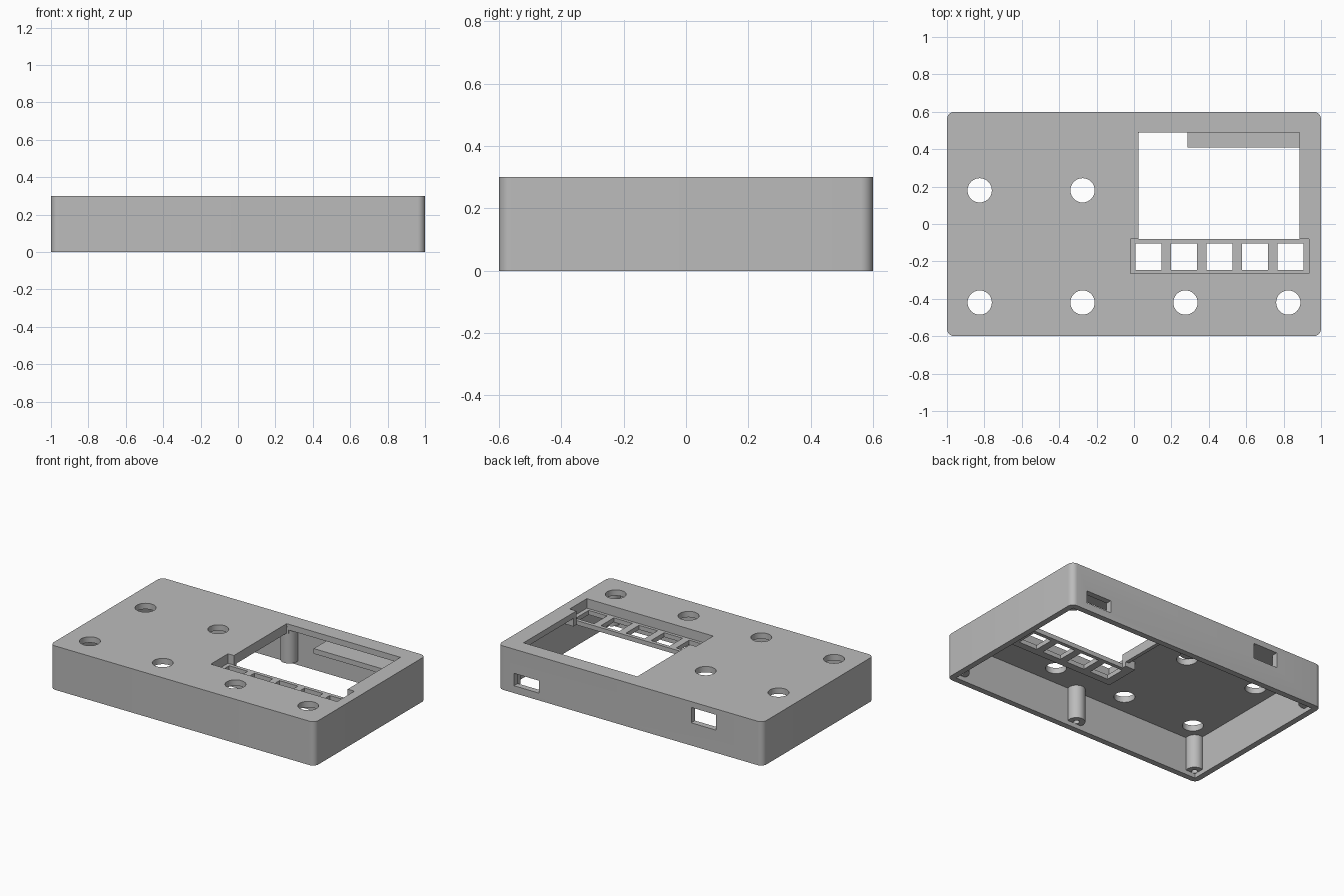
import bpy, math

if "Cube" in bpy.data.objects:
    bpy.data.objects.remove(bpy.data.objects["Cube"], do_unlink=True)

COLOR = (0.5, 0.5, 0.5, 1)
grey = bpy.data.materials.new("plain grey plastic")
grey.use_nodes = True
grey.diffuse_color = COLOR
grey.node_tree.nodes["Principled BSDF"].inputs["Base Color"].default_value = COLOR

W, D, H, T = 1.0, 0.6, 0.3, 0.04      # half width, half depth, height, wall
FLOOR = 0.235                         # level of the button tray


def from_geometry(name, verts, faces):
    mesh = bpy.data.meshes.new(name)
    mesh.from_pydata(verts, [], faces)
    obj = bpy.data.objects.new(name, mesh)
    bpy.context.collection.objects.link(obj)
    mesh.materials.append(grey)
    return obj


def prism(name, outline, z0, z1):
    n = len(outline)
    verts = [(x, y, z) for z in (z0, z1) for x, y in outline]
    faces = [tuple(reversed(range(n))), tuple(range(n, 2 * n))]
    faces += [(i, (i + 1) % n, n + (i + 1) % n, n + i) for i in range(n)]
    return from_geometry(name, verts, faces)


def box(name, x0, x1, y0, y1, z0, z1):
    return prism(name, [(x0, y0), (x1, y0), (x1, y1), (x0, y1)], z0, z1)


def cylinder(name, x, y, r, z0, z1, sides=32):
    angles = [2 * math.pi * i / sides for i in range(sides)]
    return prism(name, [(x + r * math.cos(a), y + r * math.sin(a)) for a in angles], z0, z1)


def rounded_box(name, hx, hy, r, z0, z1, steps=8):
    outline = []
    for q, (sx, sy) in enumerate([(1, 1), (-1, 1), (-1, -1), (1, -1)]):
        for i in range(steps + 1):
            a = math.pi / 2 * (q + i / steps)
            outline.append((sx * (hx - r) + r * math.cos(a), sy * (hy - r) + r * math.sin(a)))
    return prism(name, outline, z0, z1)


def combine(target, tool, operation):
    mod = target.modifiers.new(tool.name, "BOOLEAN")
    mod.operation, mod.solver, mod.object = operation, "EXACT", tool
    bpy.context.view_layer.objects.active = target
    bpy.ops.object.modifier_apply(modifier=mod.name)
    bpy.data.objects.remove(tool, do_unlink=True)


def smooth(obj):
    bpy.ops.object.select_all(action="DESELECT")
    obj.select_set(True)
    bpy.context.view_layer.objects.active = obj
    bpy.ops.object.shade_smooth_by_angle(angle=math.radians(30))


# Shell, open underneath
case = rounded_box("case", W, D, T, 0, H)
combine(case, box("cavity", T - W, W - T, T - D, D - T, -0.1, H - T), "DIFFERENCE")

# Hanging tray and the lip on the left side of the screen window
combine(case, box("tray", -0.05, 0.97, -0.295, -0.05, 0.205, 0.28), "UNION")
combine(case, box("lip", 0, 0.04, -0.06, 0.51, FLOOR, 0.28), "UNION")

# Screen window and button recess
combine(case, box("window", 0.025, 0.885, -0.08, 0.49, 0.1, 0.4), "DIFFERENCE")
combine(case, box("recess", -0.02, 0.935, -0.265, -0.08, FLOOR, 0.4), "DIFFERENCE")

# Five square button holes
for i in range(5):
    x = 0.077 + 0.19 * i
    combine(case, box("button_hole", x - 0.07, x + 0.07, -0.245, -0.105, 0.1, 0.28), "DIFFERENCE")

# Six round holes in the top
for x, y in [(-0.825, 0.18), (-0.275, 0.18), (-0.825, -0.42),
             (-0.275, -0.42), (0.275, -0.42), (0.825, -0.42)]:
    combine(case, cylinder("round_hole", x, y, 0.065, 0.1, 0.4), "DIFFERENCE")

# Two connector openings in the back wall
for x0, x1, z0, z1 in [(0.69, 0.88, 0.05, 0.135), (-0.645, -0.46, 0.155, 0.27)]:
    combine(case, box("port", x0, x1, 0.5, 0.7, z0, min(z1, H - T)), "DIFFERENCE")
smooth(case)

# Screen support behind the window
box("screen_shelf", 0.285, 0.885, 0.41, 0.57, 0.195, 0.23)

# Screw posts along the front and back walls
for side, y in (("front", -0.54), ("back", 0.54)):
    for place, x in (("right", -0.94), ("middle", 0.01), ("left", 0.94)):
        post = cylinder(f"{side}_{place}_screw_post", x, y, 0.055, 0.03, 0.28)
        combine(post, cylinder("screw_hole", x, y, 0.02, -0.1, 0.2, 16), "DIFFERENCE")
        smooth(post)
